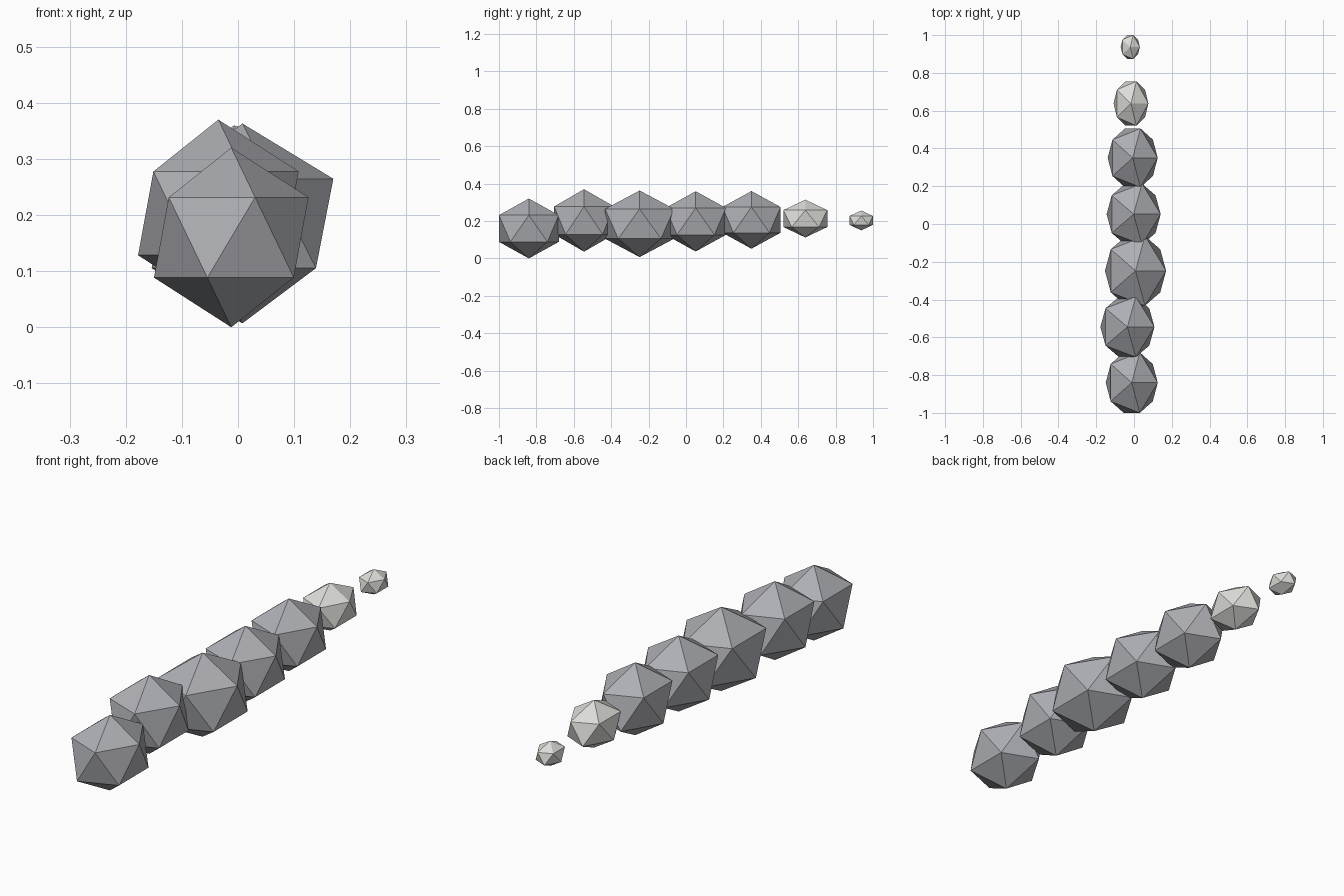
import bpy
import bmesh
from mathutils import Vector

cube = bpy.data.objects.get("Cube")
if cube:
    bpy.data.objects.remove(cube)


def make_material(name, colour):
    mat = bpy.data.materials.new(name)
    mat.use_nodes = True
    mat.diffuse_color = colour
    mat.node_tree.nodes["Principled BSDF"].inputs["Base Color"].default_value = colour
    return mat


stone_grey = make_material("stone grey", (0.42, 0.425, 0.455, 1))
pale_grey = make_material("pale grey", (0.72, 0.72, 0.69, 1))


def add_rock(name, centre, radii, mat):
    """Flat-shaded twenty-sided rock, stretched along each axis."""
    bm = bmesh.new()
    bmesh.ops.create_icosphere(bm, subdivisions=1, radius=1)
    bmesh.ops.scale(bm, vec=Vector(radii), verts=bm.verts)
    mesh = bpy.data.meshes.new(name)
    bm.to_mesh(mesh)
    bm.free()
    mesh.materials.append(mat)
    obj = bpy.data.objects.new(name, mesh)
    obj.location = centre
    bpy.context.collection.objects.link(obj)


# Row of overlapping body rocks, front to back
body = [
    ((-0.012, -0.84, 0.160), (0.154, 0.188, 0.160)),
    ((-0.035, -0.545, 0.203), (0.160, 0.188, 0.167)),
    ((0.008, -0.248, 0.185), (0.181, 0.217, 0.178)),
    ((-0.002, 0.052, 0.198), (0.160, 0.190, 0.161)),
    ((-0.007, 0.350, 0.206), (0.148, 0.183, 0.154)),
]
for i, (centre, radii) in enumerate(body, 1):
    add_rock(f"body_rock_{i}", centre, radii, stone_grey)

# Shrinking pale tail rocks
add_rock("tail_rock", (-0.016, 0.638, 0.213), (0.103, 0.138, 0.101), pale_grey)
add_rock("tail_tip", (-0.020, 0.937, 0.203), (0.057, 0.074, 0.053), pale_grey)
